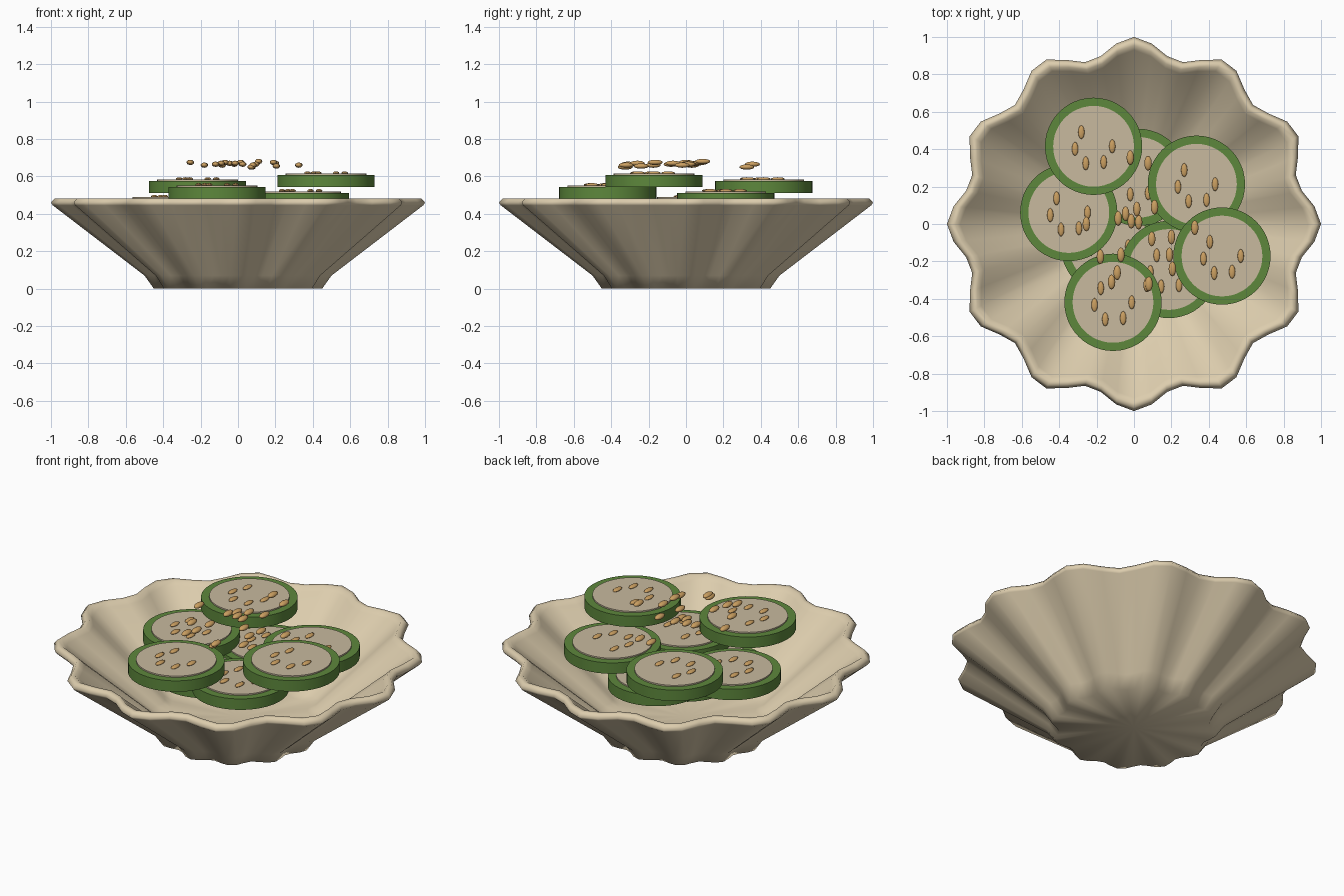
import bpy, bmesh, math
from mathutils import Matrix

cube = bpy.data.objects.get("Cube")
if cube:
    bpy.data.objects.remove(cube)


def material(name, rgb):
    m = bpy.data.materials.new(name)
    m.use_nodes = True
    m.diffuse_color = (*rgb, 1)
    m.node_tree.nodes["Principled BSDF"].inputs["Base Color"].default_value = (*rgb, 1)
    return m


cream = material("cream ceramic", (0.72, 0.61, 0.42))
green = material("green rind", (0.11, 0.245, 0.045))
pale = material("pale flesh", (0.58, 0.49, 0.345))
tan = material("tan seed", (0.6, 0.35, 0.12))


def finish(name, bm, mat, angle=180):
    bmesh.ops.recalc_face_normals(bm, faces=bm.faces)
    mesh = bpy.data.meshes.new(name)
    bm.to_mesh(mesh)
    bm.free()
    mesh.materials.append(mat)
    ob = bpy.data.objects.new(name, mesh)
    bpy.context.scene.collection.objects.link(ob)
    if angle >= 180:
        mesh.polygons.foreach_set("use_smooth", [True] * len(mesh.polygons))
    else:
        bpy.ops.object.select_all(action="DESELECT")
        ob.select_set(True)
        bpy.context.view_layer.objects.active = ob
        bpy.ops.object.shade_smooth_by_angle(angle=math.radians(angle))
    return ob


def disc(name, x, y, bottom, top, radius, mat):
    bm = bmesh.new()
    bmesh.ops.create_cone(bm, cap_ends=True, segments=48, radius1=radius, radius2=radius,
                          depth=top - bottom,
                          matrix=Matrix.Translation((x, y, (top + bottom) / 2)))
    return finish(name, bm, mat, 40)


def seeds(name, places, size):
    bm = bmesh.new()
    for p in places:
        bmesh.ops.create_uvsphere(bm, u_segments=12, v_segments=8, radius=1,
                                  matrix=Matrix.Translation(p) @ Matrix.Diagonal((*size, 1)))
    return finish(name, bm, tan)


# Scalloped bowl: outer wall, rounded rim, inner wall and floor, lathed with twelve lobes
profile = [(0.45, 0), (0.5, 0.07), (0.99, 0.445), (1.0, 0.46), (0.98, 0.483),
           (0.955, 0.483), (0.93, 0.46), (0.47, 0.1), (0.42, 0.08)]
SEGMENTS, LOBES = 64, 12
bm = bmesh.new()
rings = []
for radius, z in profile:
    ring = []
    for i in range(SEGMENTS):
        a = math.tau * i / SEGMENTS
        r = radius * (0.95 + 0.05 * math.cos(LOBES * a))
        ring.append(bm.verts.new((r * math.cos(a), r * math.sin(a), z)))
    rings.append(ring)
for low, high in zip(rings, rings[1:]):
    for i in range(SEGMENTS):
        j = (i + 1) % SEGMENTS
        bm.faces.new((low[i], low[j], high[j], high[i]))
for ring in (rings[0], rings[-1]):
    centre = bm.verts.new((0, 0, ring[0].co.z))
    for i in range(SEGMENTS):
        bm.faces.new((ring[i], ring[(i + 1) % SEGMENTS], centre))
finish("bowl", bm, cream)

# Vegetable slices climbing in a sunflower spiral, each with five seeds
for n in range(9):
    a = -n * math.radians(137.5)
    r = 0.177 * math.sqrt(n)
    x, y, top = r * math.cos(a), r * math.sin(a), 0.355 + 0.0315 * n
    disc(f"slice_rind_{n}", x, y, top - 0.065, top, 0.26, green)
    disc(f"slice_flesh_{n}", x, y, top - 0.06, top + 0.008, 0.216, pale)
    seeds(f"slice_seeds_{n}",
          [(x + 0.1 * math.cos(k), y - 0.1 * math.sin(k), top + 0.011) for k in range(5)],
          (0.017, 0.037, 0.009))

# Loose seeds scattered over the top
loose = [(-.02, .355, .665), (.075, .325, .65), (.11, .09, .68), (.015, .08, .675),
         (-.045, .055, .67), (-.085, .03, .66), (-.015, .015, .67), (.025, .01, .665),
         (-.255, 0, .675), (.325, -.02, .66), (.095, -.08, .665), (.2, -.07, .67),
         (-.18, -.175, .66), (-.07, -.165, .675), (.19, -.165, .675), (-.09, -.26, .67),
         (-.12, -.31, .665), (.205, -.24, .655), (.07, -.325, .65), (.08, -.32, .66)]
seeds("loose_seeds", loose, (0.02, 0.04, 0.014))
